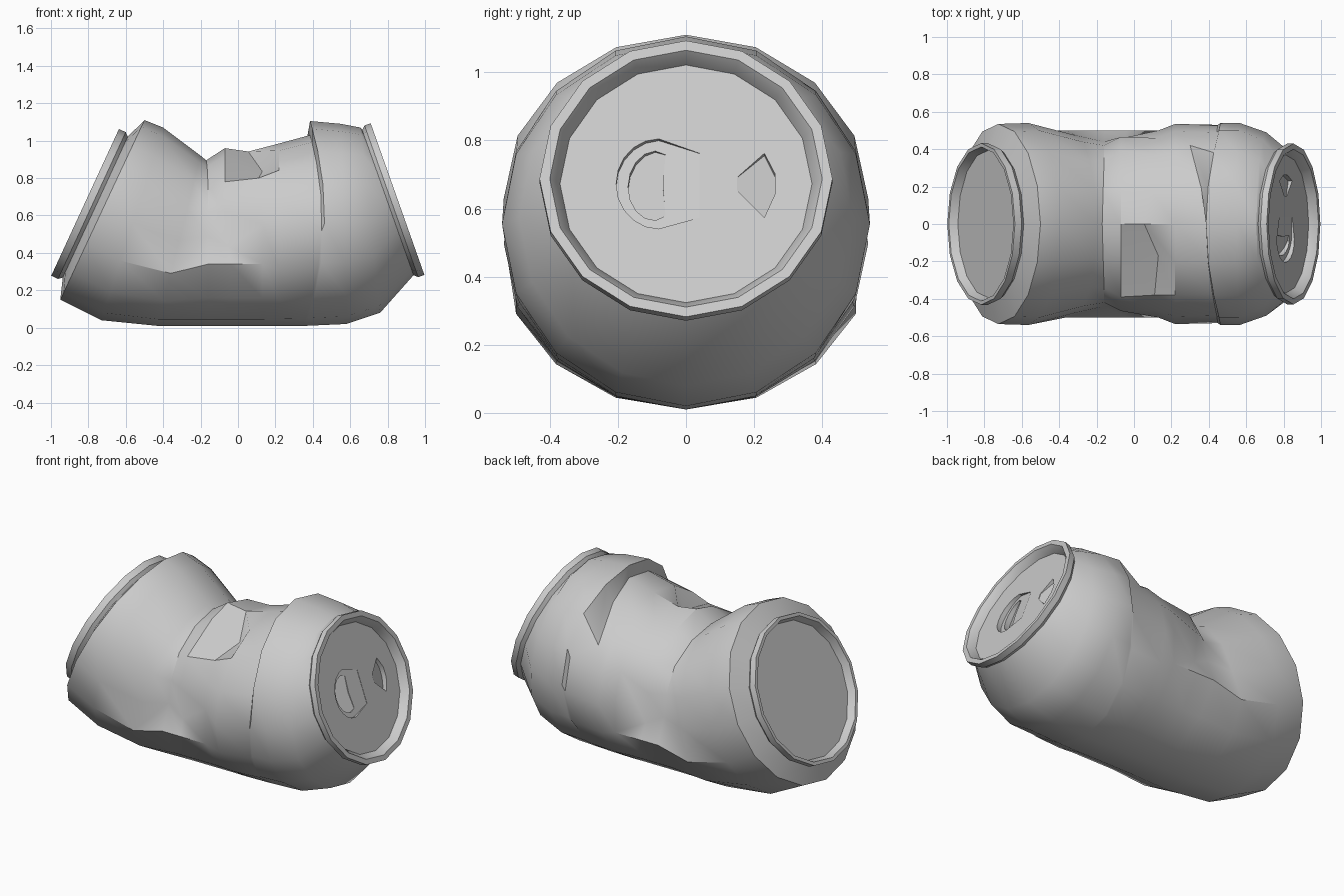
import bpy, bmesh, math
from mathutils import Vector

N = 16
if "Cube" in bpy.data.objects:
    bpy.data.objects.remove(bpy.data.objects["Cube"], do_unlink=True)

metal = bpy.data.materials.new("grey metal")
metal.use_nodes = True
GREY = (0.6, 0.6, 0.6, 1.0)
metal.diffuse_color = GREY
metal.node_tree.nodes["Principled BSDF"].inputs["Base Color"].default_value = GREY


def ring(bottom, top, w, bow=0.0, w_low=None):
    """Tilted ellipse from a bottom (x, z) to a top (x, z); index 0 is the bottom, 4 the back, 8 the top."""
    pts = []
    for i in range(N):
        a = 2 * math.pi * i / N
        t = (1 - math.cos(a)) / 2
        width = w_low if w_low and t < 0.45 else w
        pts.append(Vector((bottom[0] + (top[0] - bottom[0]) * t + bow * math.sin(a) ** 2,
                           width * math.sin(a),
                           bottom[1] + (top[1] - bottom[1]) * t)))
    return pts


def section(x, upper):
    """Symmetric dented section: round underside at x, then five (x, y, z) points up to the top."""
    half = [(x, 0, 0.01), (x, 0.2, 0.045), (x, 0.38, 0.16), (x, 0.5, 0.34)] + upper
    return [Vector(p) for p in half] + [Vector((p[0], -p[1], p[2])) for p in half[7:0:-1]]


class EndFrame:
    """Plane of a can end: centre, in-plane up direction and outward normal."""
    def __init__(self, centre, up, out):
        self.c, self.u, self.n = Vector(centre), Vector(up).normalized(), Vector(out).normalized()

    def point(self, y, v, off):
        return self.c + Vector((0, y, 0)) + self.u * v + self.n * off

    def ring(self, r, off):
        return [self.point(r * math.sin(2 * math.pi * i / N), -r * math.cos(2 * math.pi * i / N), off)
                for i in range(N)]


def loft(name, rings, split=()):
    """Closed skin through rings; split holds {ring: diagonal} for the fold facets beside the crease."""
    bm = bmesh.new()
    vs = [[bm.verts.new(p) for p in r] for r in rings]
    for k in range(len(vs) - 1):
        p, q = vs[k], vs[k + 1]
        for i in range(len(p)):
            j = (i + 1) % len(p)
            if k in split and i in (3, 12):
                lo, hi = (i, j) if i == 3 else (j, i)
                if split[k] > 0:
                    faces = [(p[lo], q[lo], q[hi]), (p[lo], q[hi], p[hi])]
                else:
                    faces = [(p[lo], q[lo], p[hi]), (q[lo], q[hi], p[hi])]
                for f in faces:
                    bm.faces.new(f)
            else:
                bm.faces.new((p[i], p[j], q[j], q[i]))
    bm.faces.new(vs[0])
    bm.faces.new(vs[-1])
    bmesh.ops.recalc_face_normals(bm, faces=bm.faces)
    me = bpy.data.meshes.new(name)
    bm.to_mesh(me)
    bm.free()
    me.materials.append(metal)
    ob = bpy.data.objects.new(name, me)
    bpy.context.collection.objects.link(ob)
    return ob


def select_only(ob):
    bpy.ops.object.select_all(action='DESELECT')
    ob.select_set(True)
    bpy.context.view_layer.objects.active = ob


base = EndFrame((-0.8175, 0, 0.67), (0.419, 0, 0.908), (-0.908, 0, 0.419))
lid = EndFrame((0.853, 0, 0.6875), (-0.334, 0, 0.943), (0.943, 0, 0.334))

# Dented middle: crease, ridge beside it, and the valley ring
crease = section(-0.16, [(-0.16, 0.44, 0.49), (-0.16, 0.42, 0.62), (-0.16, 0.34, 0.76),
                         (-0.165, 0.18, 0.86), (-0.17, 0, 0.895)])
ridge = section(-0.04, [(-0.05, 0.462, 0.433), (-0.07, 0.465, 0.62), (-0.07, 0.39, 0.78),
                        (-0.07, 0.19, 0.91), (-0.07, 0, 0.96)])
valley = section(0.13, [(0.13, 0.5, 0.55), (0.12, 0.46, 0.70), (0.11, 0.37, 0.82),
                        (0.09, 0.18, 0.92), (0.055, 0, 0.942)])
ridge[9] = Vector((-0.07, -0.15, 0.92))
valley[9] = Vector((0.13, -0.17, 0.835))
valley[10] = Vector((0.11, -0.38, 0.80))

# Fold under the raised shoulder, with a deeper dent at the back
fold = ring((0.35, 0.01), (0.385, 1.03), 0.53, bow=0.08)
fold[7] = Vector((0.36, 0.19, 0.96))
fold[6] = Vector((0.30, 0.42, 0.80))
shoulder = ring((0.36, 0.01), (0.385, 1.105), 0.54, bow=0.09)

# Can body from the base recess to the lid recess
rings = [
    base.ring(0.395, -0.045), base.ring(0.412, 0.0), base.ring(0.432, 0.0),
    base.ring(0.432, -0.04), base.ring(0.415, -0.06),
    ring((-0.95, 0.15), (-0.50, 1.11), 0.535),
    ring((-0.73, 0.04), (-0.40, 1.07), 0.54),
    ring((-0.43, 0.01), (-0.20, 0.92), 0.475, w_low=0.54),
    crease, ridge, valley,
    ring((0.22, 0.01), (0.22, 0.985), 0.535),
    fold, shoulder,
    ring((0.58, 0.02), (0.55, 1.09), 0.54),
    ring((0.76, 0.08), (0.655, 1.07), 0.49),
    lid.ring(0.412, -0.055), lid.ring(0.43, -0.035), lid.ring(0.43, 0.0),
    lid.ring(0.40, 0.0), lid.ring(0.37, -0.045), lid.ring(0.36, -0.12),
]
body = loft("can_body", rings, {7: 1, 9: -1})

# Lid panel, a solid disc sunk inside the rim
panel = loft("lid_panel", [lid.ring(0.375, -0.045), lid.ring(0.365, -0.125)])


def press(outline, depth_a, depth_b):
    """Press a sloped recess into the lid; depth runs from the lowest y to the highest y."""
    lo, hi = min(p[0] for p in outline), max(p[0] for p in outline)
    top = [lid.point(y, v, 0.0) for y, v in outline]
    low = [lid.point(y, v, -0.045 - depth_a - (depth_b - depth_a) * (y - lo) / (hi - lo))
           for y, v in outline]
    cutter = loft("recess_cutter", [top, low])
    cutter.hide_render = True
    mod = panel.modifiers.new("recess", 'BOOLEAN')
    mod.operation = 'DIFFERENCE'
    mod.solver = 'EXACT'
    mod.object = cutter
    select_only(panel)
    bpy.ops.object.modifier_apply(modifier=mod.name)
    bpy.data.objects.remove(cutter, do_unlink=True)


def arc(cy, ry, rv, steps=10):
    """Half ellipse bulging toward -y."""
    return [(cy - ry * math.sin(math.pi * i / steps), rv * math.cos(math.pi * i / steps))
            for i in range(steps + 1)]


# Pressed dish, mouth opening and finger notch
press([(0.04, 0.095)] + arc(-0.08, 0.125, 0.14) + [(0.04, -0.105)], 0.03, 0.002)
press(arc(-0.09, 0.08, 0.108, 8) + [(-0.06, -0.095), (-0.068, 0.0), (-0.06, 0.095)], 0.06, 0.016)
press([(0.15, -0.02), (0.23, -0.105), (0.262, -0.03), (0.262, 0.03), (0.23, 0.095), (0.15, 0.02)],
      0.003, 0.03)

for ob in (body, panel):
    select_only(ob)
    bpy.ops.object.shade_smooth_by_angle(angle=math.radians(30))
